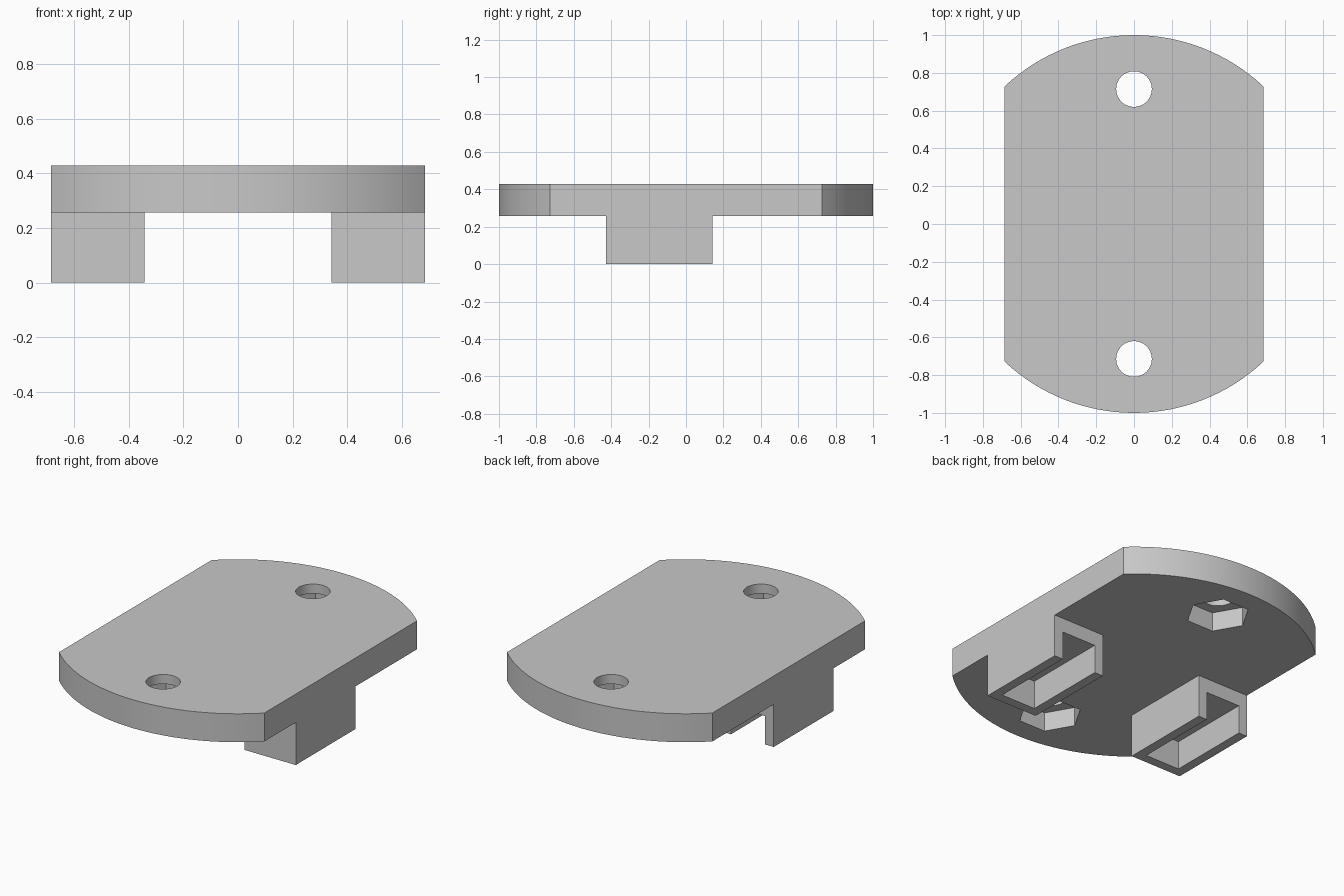
import bpy
import bmesh
from math import asin, cos, sin, pi, tau

U = 2 / 35                      # one design unit: the plate is 35 units long
HALF_W, RADIUS = 12, 17.5       # plate half width and end radius
PLATE_BOTTOM, PLATE_TOP = 4.5, 7.5

default = bpy.data.objects.get("Cube")
if default:
    bpy.data.objects.remove(default, do_unlink=True)

grey = bpy.data.materials.new("plain grey")
grey.use_nodes = True
grey.diffuse_color = (0.58, 0.58, 0.58, 1)
grey.node_tree.nodes["Principled BSDF"].inputs["Base Color"].default_value = grey.diffuse_color


def prism(name, outline, z0, z1):
    """Extrude a flat outline from z0 up to z1."""
    bm = bmesh.new()
    base = bm.faces.new([bm.verts.new((x * U, y * U, z0 * U)) for x, y in outline])
    top = bmesh.ops.extrude_face_region(bm, geom=[base])["geom"]
    moved = [v for v in top if isinstance(v, bmesh.types.BMVert)]
    bmesh.ops.translate(bm, verts=moved, vec=(0, 0, (z1 - z0) * U))
    bmesh.ops.recalc_face_normals(bm, faces=bm.faces)
    mesh = bpy.data.meshes.new(name)
    bm.to_mesh(mesh)
    bm.free()
    mesh.materials.append(grey)
    obj = bpy.data.objects.new(name, mesh)
    bpy.context.collection.objects.link(obj)
    return obj


def box(name, x0, x1, y0, y1, z0, z1):
    return prism(name, [(x0, y0), (x1, y0), (x1, y1), (x0, y1)], z0, z1)


def polygon(cy, radius, sides):
    return [(radius * cos(tau * i / sides), cy + radius * sin(tau * i / sides))
            for i in range(sides)]


def combine(target, tool, operation):
    """Apply a boolean and discard the tool."""
    mod = target.modifiers.new(operation.title(), "BOOLEAN")
    mod.operation, mod.object, mod.solver = operation, tool, "EXACT"
    bpy.context.view_layer.update()
    bpy.context.view_layer.objects.active = target
    bpy.ops.object.modifier_apply(modifier=mod.name)
    bpy.data.objects.remove(tool, do_unlink=True)


# Plate: a disc with two straight sides
half = asin(HALF_W / RADIUS)
STEPS = 32
arc = [(RADIUS * sin(a), RADIUS * cos(a))
       for a in (half - 2 * half * i / STEPS for i in range(STEPS + 1))]
plate = prism("mounting_plate", arc + [(-x, -y) for x, y in arc], PLATE_BOTTOM, PLATE_TOP)

# Sockets under both sides, open at the bottom and the back
for side in (1, -1):
    block = box("socket", side * 6, side * HALF_W, -7.5, 2.5, 0, PLATE_BOTTOM + 1)
    combine(plate, block, "UNION")
    slot = box("slot", side * 7, side * 11, -6.5, 4, -1, 3)
    combine(plate, slot, "DIFFERENCE")

# Screw holes with hexagonal nut pockets underneath
for cy in (12.5, -12.5):
    combine(plate, prism("screw_hole", polygon(cy, 1.65, 48), 3, 9), "DIFFERENCE")
    combine(plate, prism("nut_pocket", polygon(cy, 3.07, 6), 3, 6.5), "DIFFERENCE")

# Smooth the round walls, keep the corners crisp
bpy.ops.object.select_all(action="DESELECT")
plate.select_set(True)
bpy.context.view_layer.objects.active = plate
bpy.ops.object.shade_smooth_by_angle(angle=pi / 6)
